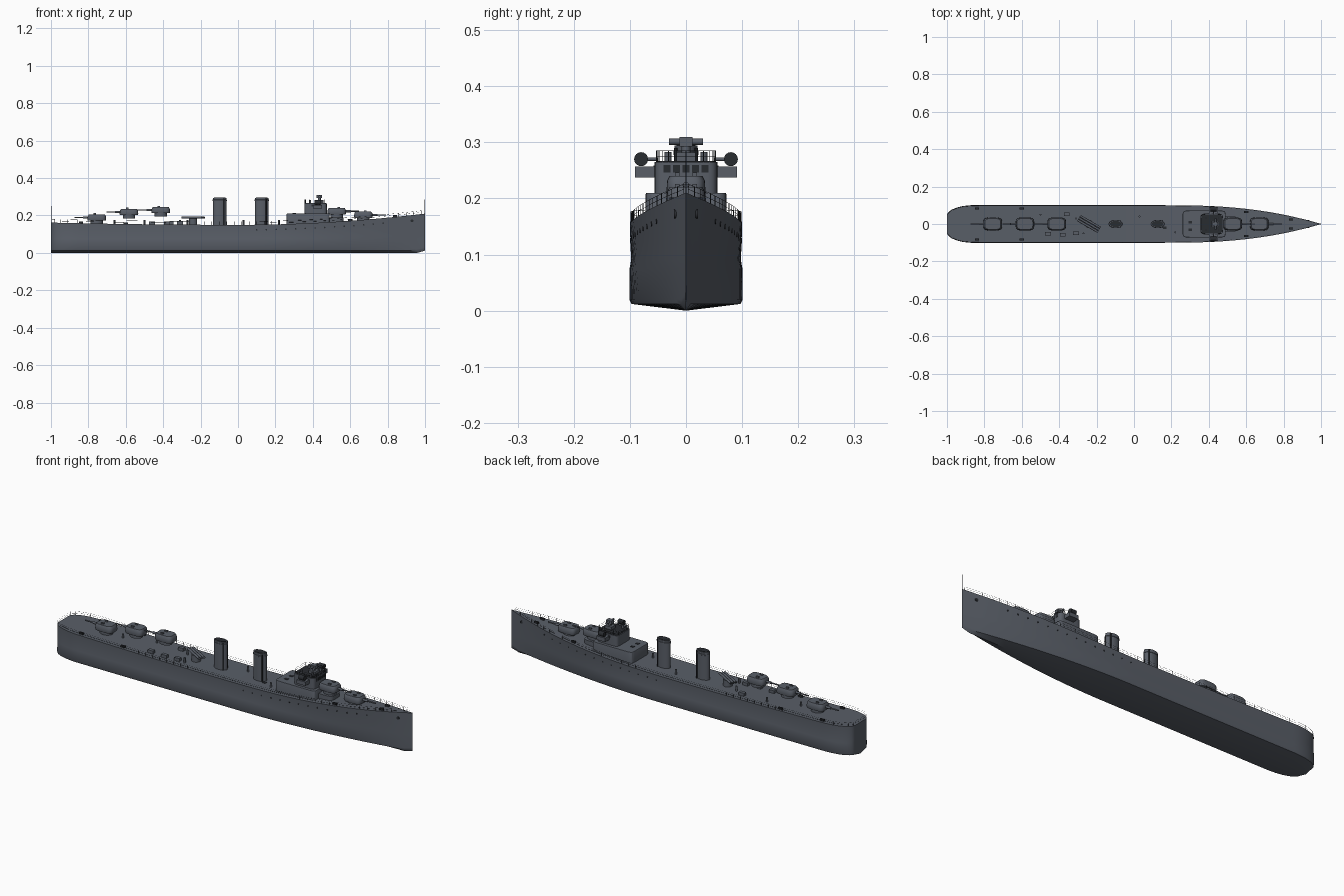
import bpy, bmesh, math
from mathutils import Vector, Matrix

if "Cube" in bpy.data.objects:
    bpy.data.objects.remove(bpy.data.objects["Cube"], do_unlink=True)


def material(name, rgb):
    m = bpy.data.materials.new(name)
    m.use_nodes = True
    m.diffuse_color = (*rgb, 1)
    m.node_tree.nodes["Principled BSDF"].inputs["Base Color"].default_value = (*rgb, 1)
    return m


GREY = material("naval grey", (0.10, 0.113, 0.137))
DARK = material("dark metal", (0.022, 0.025, 0.03))


def finish(name, bm, mat):
    bmesh.ops.recalc_face_normals(bm, faces=bm.faces)
    mesh = bpy.data.meshes.new(name)
    bm.to_mesh(mesh)
    bm.free()
    mesh.materials.append(mat)
    ob = bpy.data.objects.new(name, mesh)
    bpy.context.collection.objects.link(ob)
    bpy.ops.object.select_all(action="DESELECT")
    ob.select_set(True)
    bpy.context.view_layer.objects.active = ob
    bpy.ops.object.shade_smooth_by_angle(angle=math.radians(32))
    return ob


def loft(name, mat, rings):
    bm = bmesh.new()
    rows = [[bm.verts.new(p) for p in ring] for ring in rings]
    n = len(rows[0])
    for a, b in zip(rows, rows[1:]):
        for i in range(n):
            j = (i + 1) % n
            bm.faces.new((a[i], a[j], b[j], b[i]))
    bm.faces.new(rows[0])
    bm.faces.new(rows[-1])
    return finish(name, bm, mat)


def outline(a, b, power, n=32):
    """Closed superellipse in plan."""
    pts = []
    for i in range(n):
        t = 2 * math.pi * (i + 0.5) / n
        c, s = math.cos(t), math.sin(t)
        pts.append((a * math.copysign(abs(c) ** (2 / power), c),
                    b * math.copysign(abs(s) ** (2 / power), s)))
    return pts


def tower(name, mat, x, y, a, b, levels, power=2):
    """Upright body whose plan is scaled at each (height, scale) level."""
    plan = outline(a, b, power)
    return loft(name, mat, [[(x + px * s, y + py * s, z) for px, py in plan] for z, s in levels])


def rods(name, mat, items, sides=12):
    bm = bmesh.new()
    for p, q, r in items:
        p, q = Vector(p), Vector(q)
        d = q - p
        m = Matrix.Translation((p + q) / 2) @ d.to_track_quat("Z", "Y").to_matrix().to_4x4()
        bmesh.ops.create_cone(bm, cap_ends=True, segments=sides, radius1=r, radius2=r,
                              depth=d.length, matrix=m)
    return finish(name, bm, mat)


def boxes(name, mat, items):
    bm = bmesh.new()
    for centre, size in items:
        m = Matrix.Translation(centre) @ Matrix.Diagonal((*size, 1))
        bmesh.ops.create_cube(bm, size=1, matrix=m)
    return finish(name, bm, mat)


# Hull form: beam at deck, beam at bilge, sheer line
def stern(x):
    u = min(1, max(0, (-0.85 - x) / 0.15))
    return 0.045 + 0.055 * math.sqrt(1 - u * u)


def beam(x):
    return max(0.001, 0.1 * (1 - ((x - 0.2) / 0.8) ** 2.4)) if x > 0.2 else stern(x)


def bilge(x):
    return max(0.0008, 0.101 * (1 - ((x - 0.1) / 0.9) ** 1.9)) if x > 0.1 else stern(x) * 1.01


def deck(x):
    return 0.15 + (0.06 if x > 0 else 0.012) * x * x


def knuckle(x):
    return (0.45 * bilge(x) + 0.55 * beam(x)) * 0.975


def side(x, z):
    t = (z - 0.09) / (deck(x) - 0.09)
    return knuckle(x) + (beam(x) - knuckle(x)) * t


def section(x):
    rise = max(0, x - 0.97) * 0.4
    w, b = beam(x), bilge(x)
    half = [(b * 0.96, 0.012 + rise), (b, 0.02 + rise), (0.55 * b + 0.45 * w, 0.075),
            (knuckle(x), 0.09), (w, deck(x))]
    return ([(x, 0, rise)] + [(x, y, z) for y, z in half]
            + [(x, -y, z) for y, z in reversed(half)])


stations = [-0.85 - 0.15 * math.cos(math.pi * i / 20) for i in range(10)]
stations += [-0.85 + 1.85 * i / 44 for i in range(45)]
loft("hull", GREY, [section(x) for x in stations])

# Guard rails with posts along both deck edges and across the stern
rail = []
path = [(x, beam(x) - 0.002) for x in [-0.997, -0.98, -0.95, -0.91] +
        [-0.86 + 1.84 * i / 46 for i in range(47)]]
for s in (-1, 1):
    pts = [Vector((x, s * max(y, 0.001), deck(x))) for x, y in path]
    for p in pts:
        rail.append((p, p + Vector((0, 0, 0.018)), 0.0006))
    for h in (0.009, 0.018):
        up = Vector((0, 0, h))
        rail += [(p + up, q + up, 0.0004) for p, q in zip(pts, pts[1:])]
for h in (0.009, 0.018):
    rail.append(((-0.997, -0.044, deck(-1) + h), (-0.997, 0.044, deck(-1) + h), 0.0004))
rods("deck_rails", DARK, rail, 4)
rods("flagstaffs", DARK, [((0.995, 0, 0.2), (0.995, 0, 0.285), 0.001),
                          ((-0.995, 0, 0.155), (-0.995, 0, 0.25), 0.001)], 6)

# Portholes, hawse openings and bollards
ports = []
for s in (-1, 1):
    for i in range(14):
        x = 0.1 + 0.052 * i
        z = deck(x) - 0.027
        y = side(x, z)
        ports.append(((x, s * (y - 0.003), z), (x, s * (y + 0.001), z), 0.0042))
rods("portholes", DARK, ports)
rods("hawse_openings", DARK, [((0.93, s * 0.012, 0.172), (0.93, s * (side(0.93, 0.172) + 0.002), 0.172), 0.008)
                              for s in (-1, 1)])
boxes("bollards", DARK, [((x, s * (beam(x) - 0.017), deck(x) + 0.003), (0.022, 0.01, 0.012))
                         for x in (-0.84, -0.6, 0.6, 0.84) for s in (-1, 1)])


# Gun mounts: shield, pedestal, barrel and sight hatches
def gun(name, x, z, direction, reach):
    d = direction
    tower(name + "_shield", GREY, x, 0, 0.05, 0.035,
          [(z, 0.95), (z + 0.006, 1), (z + 0.026, 0.96), (z + 0.034, 0.84)], 4)
    tower(name + "_pedestal", GREY, x, 0, 0.033, 0.028, [(z - 0.017, 1), (z + 0.002, 1)])
    rods(name + "_barrel", GREY, [((x + d * 0.035, 0, z + 0.017), (x + d * reach, 0, z + 0.017), 0.0035),
                                  ((x + d * 0.035, 0, z + 0.017), (x + d * 0.075, 0, z + 0.017), 0.006)])
    boxes(name + "_sights", GREY, [((x + d * 0.01, s * 0.016, z + 0.036), (0.014, 0.008, 0.008)) for s in (-1, 1)])


gun("aft_gun", -0.755, 0.172, -1, 0.12)
gun("aft_middle_gun", -0.583, 0.202, -1, 0.12)
gun("aft_upper_gun", -0.413, 0.212, -1, 0.14)
gun("fore_upper_gun", 0.528, 0.206, 1, 0.12)
gun("fore_gun", 0.67, 0.186, 1, 0.12)

# Funnels with cap rim, dark mouth and steam pipe
for name, x in (("aft_funnel", -0.098), ("fore_funnel", 0.127)):
    tower(name, GREY, x, 0, 0.036, 0.021,
          [(0.145, 1), (0.277, 1), (0.278, 1.06), (0.284, 1.06), (0.285, 1), (0.294, 1)])
    tower(name + "_mouth", DARK, x, 0, 0.031, 0.017, [(0.29, 1), (0.296, 1)])
    rods(name + "_pipe", DARK, [((x + 0.024, s * 0.018, 0.15), (x + 0.024, s * 0.018, 0.29), 0.003)
                                for s in (-1, 1)], 8)

# Forward deckhouse and bridge
tower("deckhouse", GREY, 0.375, 0, 0.115, 0.072, [(0.145, 1), (0.207, 1), (0.21, 0.985)], 12)
tower("fore_gun_deck", GREY, 0.515, 0, 0.05, 0.04, [(0.15, 1), (0.19, 1)], 4)
tower("bridge", GREY, 0.415, 0, 0.06, 0.056, [(0.208, 1), (0.265, 1)], 7)
tower("bridge_floor", DARK, 0.415, 0, 0.056, 0.052, [(0.263, 1), (0.267, 1)], 7)
windows = [((0.475, y, 0.253), (0.003, 0.012, 0.014)) for y in (-0.034, -0.017, 0, 0.017, 0.034)]
windows += [((x, s * 0.056, 0.253), (0.012, 0.003, 0.012)) for x in (0.4, 0.42, 0.44) for s in (-1, 1)]
boxes("bridge_windows", DARK, windows)
boxes("bridge_wings", GREY, [((0.425, s * 0.073, 0.247), (0.05, 0.036, 0.02)) for s in (-1, 1)])
ring = [Vector((0.415 + x, y, 0.265)) for x, y in outline(0.058, 0.053, 7, 20)]
bridge_rail = [(p, p + Vector((0, 0, 0.02)), 0.0007) for p in ring]
for h in (0.01, 0.02):
    up = Vector((0, 0, h))
    bridge_rail += [(p + up, q + up, 0.0006) for p, q in zip(ring, ring[1:] + ring[:1])]
rods("bridge_rails", DARK, bridge_rail, 4)

# Searchlights on the wings, director and instruments on the bridge top
rods("searchlights", DARK, [((0.41, s * 0.08, 0.27), (0.44, s * 0.08, 0.27), 0.0125) for s in (-1, 1)], 16)
rods("searchlight_arms", GREY, [((0.425, s * 0.05, 0.27), (0.425, s * 0.075, 0.27), 0.003) for s in (-1, 1)])
rods("rangefinder", GREY, [((0.435, 0, 0.265), (0.435, 0, 0.297), 0.008),
                           ((0.435, -0.03, 0.301), (0.435, 0.03, 0.301), 0.0055)])
boxes("director", GREY, [((0.435, 0, 0.301), (0.03, 0.024, 0.017)), ((0.435, 0, 0.274), (0.04, 0.034, 0.016))])
rods("bridge_instruments", GREY, [((x, s * 0.032, 0.265), (x, s * 0.032, 0.283), 0.006)
                                  for x in (0.385, 0.45) for s in (-1, 1)])

# Trained triple torpedo mount
mount = Matrix.Translation((-0.24, 0, 0.189)) @ Matrix.Rotation(math.radians(-30), 4, "Z")
rods("torpedo_tubes", GREY, [(mount @ Vector((-0.062, y, 0)), mount @ Vector((0.062, y, 0)), 0.006)
                             for y in (-0.013, 0, 0.013)])
rods("torpedo_tube_mouths", DARK, [(mount @ Vector((-0.063, y, 0)), mount @ Vector((-0.0615, y, 0)), 0.0045)
                                   for y in (-0.013, 0, 0.013)])
tower("torpedo_pedestal", GREY, -0.24, 0, 0.022, 0.022, [(0.145, 1), (0.184, 1)])

# Deck lockers, hatches and ventilators
boxes("deck_lockers", GREY, [((x, y, 0.157), (0.03, 0.018, 0.02)) for x, y in
                             ((-0.46, -0.052), (-0.38, -0.057), (-0.31, -0.05), (-0.36, 0.052))])
boxes("hatches", DARK, [((x, y, z), (0.018, 0.014, 0.004)) for x, y, z in
                        ((0.3, 0.01, 0.21), (0.3, -0.03, 0.21), (0.165, -0.02, 0.151))])
rods("ventilators", GREY, [((x, y, 0.148), (x, y, 0.176), 0.005) for x, y in
                           ((-0.5, 0.05), (-0.31, 0.03), (-0.27, -0.05), (-0.66, 0.0), (0.03, 0.04), (0.22, -0.045))])
